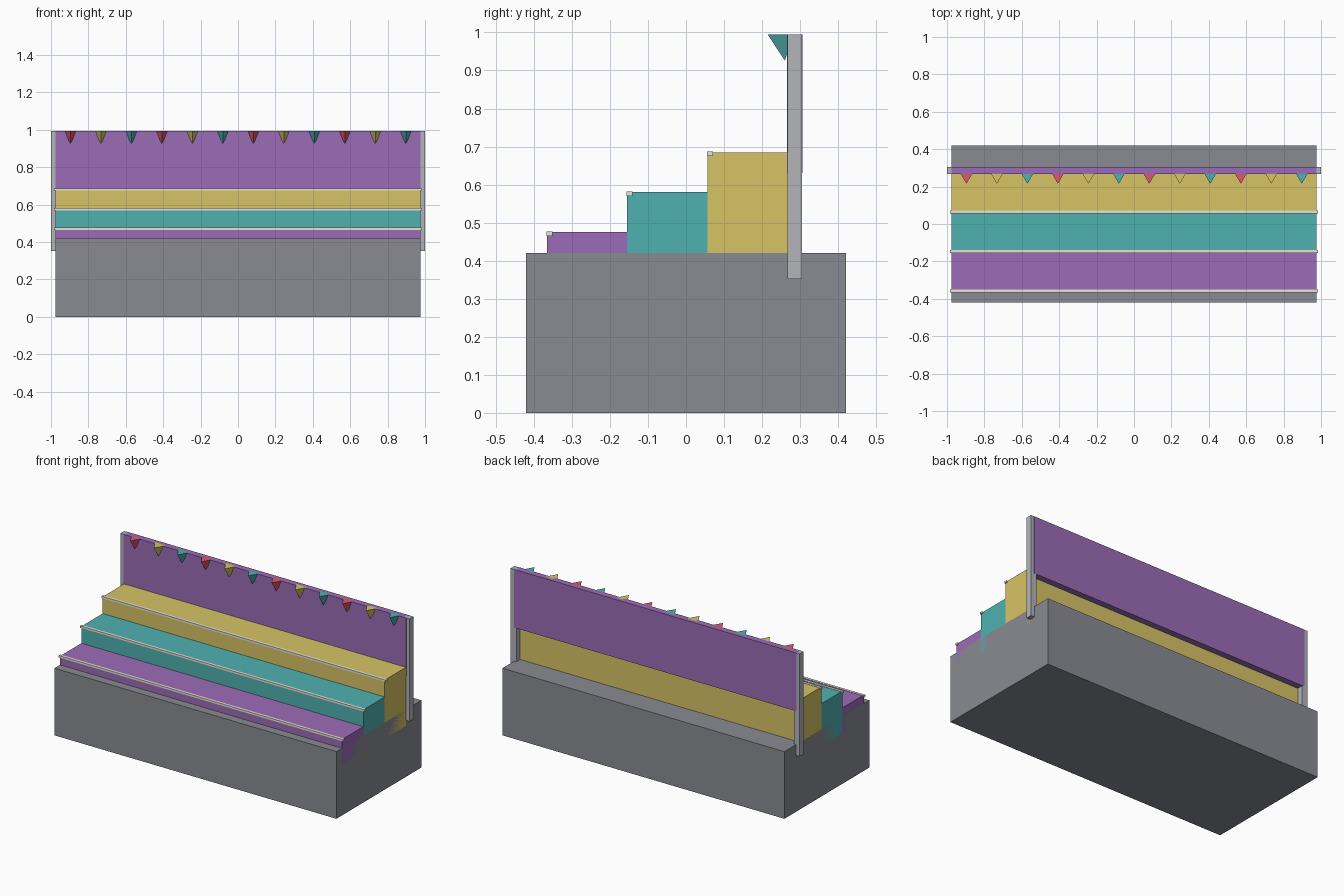
import bpy, math

if "Cube" in bpy.data.objects:
    bpy.data.objects.remove(bpy.data.objects["Cube"])


def material(name, rgb):
    m = bpy.data.materials.new(name)
    m.diffuse_color = (*rgb, 1)
    m.use_nodes = True
    m.node_tree.nodes["Principled BSDF"].inputs["Base Color"].default_value = m.diffuse_color
    return m


purple = material("purple", (0.33, 0.15, 0.47))
teal = material("teal", (0.08, 0.44, 0.44))
yellow = material("yellow", (0.68, 0.55, 0.13))
red = material("red", (0.7, 0.1, 0.16))
cream = material("cream", (0.8, 0.77, 0.68))
light = material("light_grey", (0.45, 0.46, 0.49))
grey = material("grey", (0.25, 0.26, 0.29))


def box(name, x0, x1, y0, y1, z0, z1, mat):
    bpy.ops.mesh.primitive_cube_add(
        size=1, location=((x0 + x1) / 2, (y0 + y1) / 2, (z0 + z1) / 2))
    o = bpy.context.object
    o.name = name
    o.scale = (x1 - x0, y1 - y0, z1 - z0)
    bpy.ops.object.transform_apply(location=False, rotation=False, scale=True)
    o.data.materials.append(mat)
    return o


# Plinth
box("base", -0.975, 0.975, -0.42, 0.42, 0, 0.42, grey)

# Three rising steps with pale nosing strips
for i, mat in enumerate((purple, teal, yellow)):
    y, top = -0.366 + 0.211 * i, 0.475 + 0.105 * i
    box(f"step_{i + 1}", -0.975, 0.975, y, y + 0.211, 0.32, top, mat)
    box(f"nosing_{i + 1}", -0.983, 0.983, y - 0.001, y + 0.015,
        top - 0.01, top + 0.002, cream)

# Back panel held between two posts
box("back_panel", -0.977, 0.977, 0.266, 0.306, 0.63, 0.994, purple)
for side, x in (("left", -0.98), ("right", 0.98)):
    box(f"{side}_post", x - 0.02, x + 0.02, 0.267, 0.305, 0.352, 0.994, light)

# Row of three-sided bunting flags hanging from the panel top
for i in range(12):
    bpy.ops.mesh.primitive_cone_add(
        vertices=3, radius1=0.045, radius2=0, depth=0.068,
        location=(-0.896 + 0.163 * i, 0.26, 0.96), rotation=(math.pi, 0, 0))
    flag = bpy.context.object
    flag.name = f"flag_{i + 1}"
    # Point the top triangle towards the front
    if min((flag.matrix_basis @ v.co).y for v in flag.data.vertices) > 0.22:
        flag.rotation_euler = (math.pi, 0, math.pi)
    flag.data.materials.append((red, yellow, teal)[i % 3])
